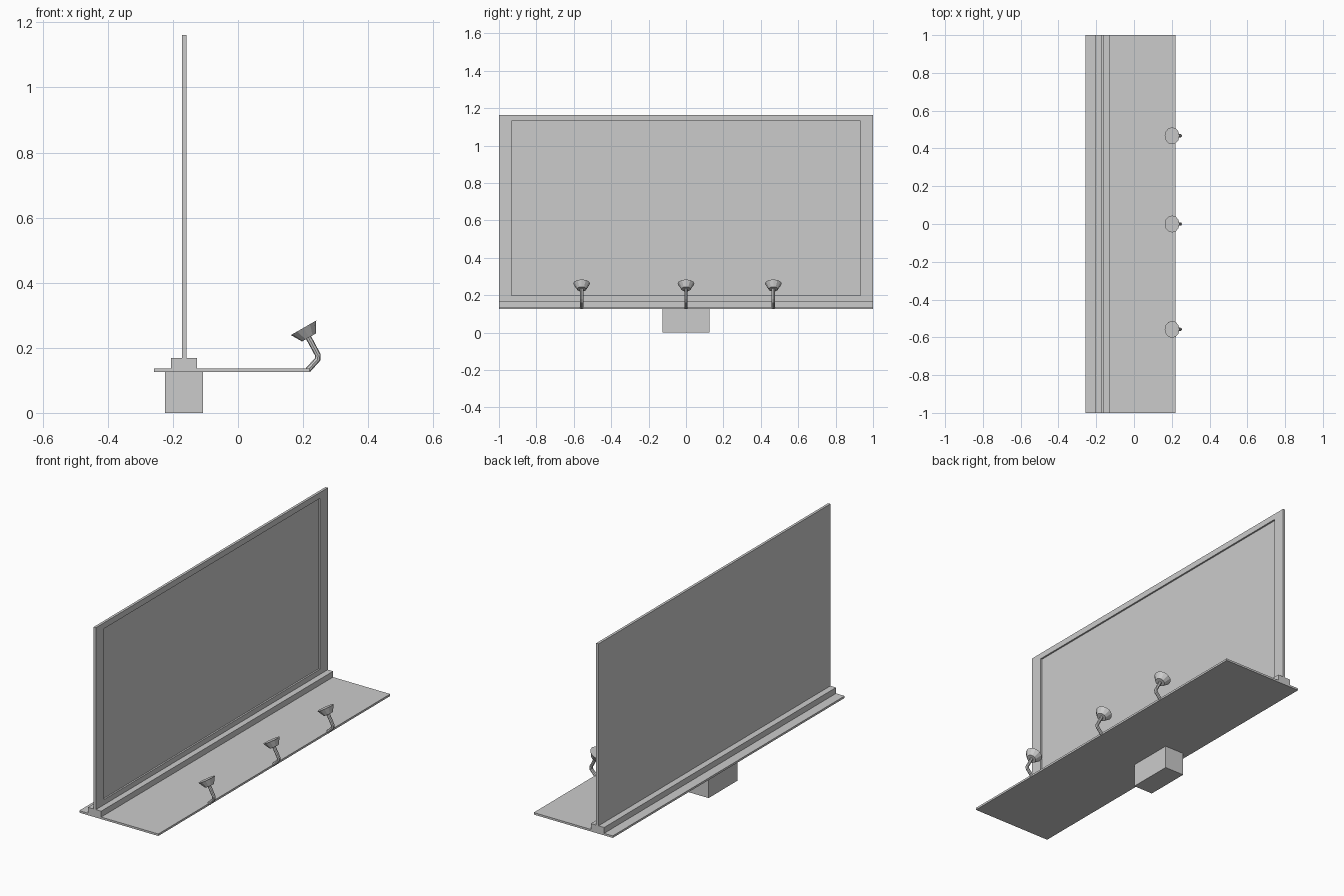
import bpy, bmesh, math
from mathutils import Vector, Matrix

if "Cube" in bpy.data.objects:
    bpy.data.objects.remove(bpy.data.objects["Cube"])


def finish(name, bm):
    bmesh.ops.recalc_face_normals(bm, faces=bm.faces)
    me = bpy.data.meshes.new(name)
    bm.to_mesh(me)
    bm.free()
    ob = bpy.data.objects.new(name, me)
    bpy.context.collection.objects.link(ob)
    return ob


def box_bm(lo, hi):
    lo, hi = Vector(lo), Vector(hi)
    bm = bmesh.new()
    m = Matrix.Translation((lo + hi) / 2) @ Matrix.Diagonal((*(hi - lo), 1))
    bmesh.ops.create_cube(bm, size=1, matrix=m)
    return bm


# Support block, walkway slab and rail under the panel
finish("support_block", box_bm((-0.224, -0.125, 0), (-0.107, 0.125, 0.126)))
finish("platform", box_bm((-0.258, -1, 0.126), (0.219, 1, 0.137)))
finish("panel_rail", box_bm((-0.206, -1, 0.137), (-0.126, 1, 0.169)))

# Display panel with a shallow framed recess on its +x face
bm = box_bm((-0.172, -1, 0.169), (-0.158, 1, 1.162))
bm.normal_update()
front = max(bm.faces, key=lambda f: f.normal.x)
bmesh.ops.inset_individual(bm, faces=[front], thickness=0.02)
for v in front.verts:
    v.co.y = math.copysign(0.932, v.co.y)
    v.co.z = 1.13 if v.co.z > 0.6 else 0.197
inner = bmesh.ops.extrude_discrete_faces(bm, faces=[front])["faces"][0]
bmesh.ops.translate(bm, verts=inner.verts, vec=(-0.009, 0, 0))
finish("display_panel", bm)


# Spotlight: bent arm plus tilted flared head
ARM = [(0.215, 0.132), (0.2445, 0.164), (0.2455, 0.178), (0.2165, 0.232)]
HEAD_BASE, HEAD_RIM = Vector((0.2185, 0, 0.232)), Vector((0.2015, 0, 0.2615))


def spotlight(y, tag):
    cu = bpy.data.curves.new("lamp_arm_" + tag, 'CURVE')
    cu.dimensions = '3D'
    cu.bevel_depth = 0.009
    cu.bevel_resolution = 2
    cu.use_fill_caps = True
    sp = cu.splines.new('POLY')
    sp.points.add(len(ARM) - 1)
    sp.use_smooth = False
    for p, (x, z) in zip(sp.points, ARM):
        p.co = (x, y, z, 1)
    bpy.context.collection.objects.link(bpy.data.objects.new(cu.name, cu))

    axis = HEAD_RIM - HEAD_BASE
    mid = (HEAD_RIM + HEAD_BASE) / 2 + Vector((0, y, 0))
    rot = Matrix.Rotation(math.atan2(axis.x, axis.z), 4, 'Y')
    bm = bmesh.new()
    bmesh.ops.create_cone(bm, cap_ends=True, segments=12, radius1=0.025,
                          radius2=0.045, depth=axis.length,
                          matrix=Matrix.Translation(mid) @ rot)
    finish("lamp_head_" + tag, bm)


for y, tag in ((-0.558, "near"), (0, "middle"), (0.467, "far")):
    spotlight(y, tag)
